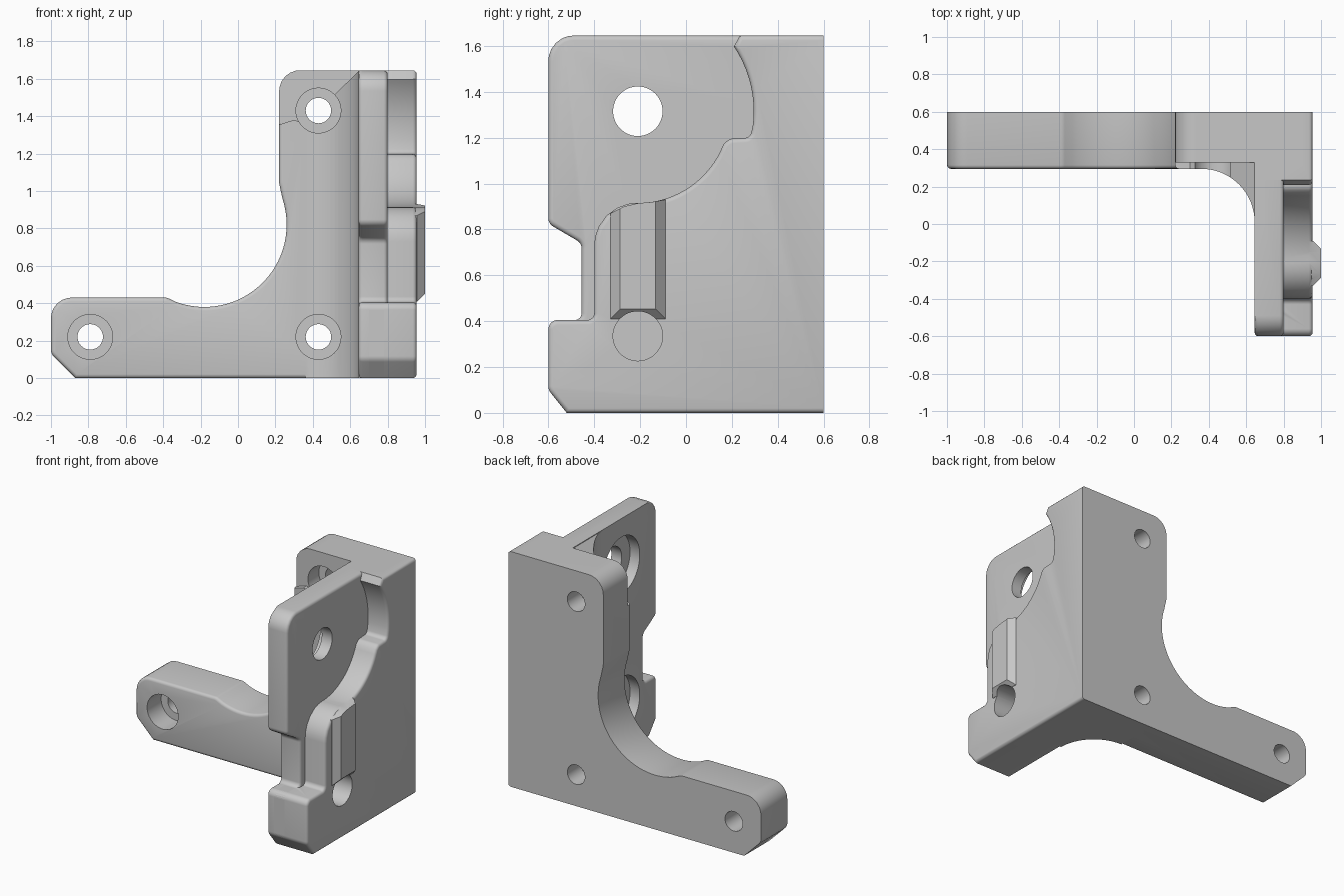
import bpy, bmesh, math
from mathutils import Vector

cube = bpy.data.objects.get("Cube")
if cube:
    bpy.data.objects.remove(cube, do_unlink=True)

grey = bpy.data.materials.new("light grey")
grey.use_nodes = True
colour = (0.57, 0.57, 0.57, 1)
grey.diffuse_color = colour
grey.node_tree.nodes["Principled BSDF"].inputs["Base Color"].default_value = colour

HEIGHT = 1.645
AXES = {"x": lambda u, v, d: (d, u, v),
        "y": lambda u, v, d: (u, d, v),
        "z": lambda u, v, d: (u, v, d)}


def arc(cu, cv, r, start, end, steps=16):
    """Points along a circular arc, angles in degrees."""
    angles = [math.radians(start + (end - start) * i / steps) for i in range(steps + 1)]
    return [(cu + r * math.cos(a), cv + r * math.sin(a)) for a in angles]


def rounded(points, steps=6):
    """Outline whose corners with a third value are rounded to that radius."""
    out = []
    for i, p in enumerate(points):
        here = Vector(p[:2])
        if len(p) < 3:
            out.append(here)
            continue
        a = (Vector(points[i - 1][:2]) - here).normalized()
        b = (Vector(points[(i + 1) % len(points)][:2]) - here).normalized()
        half = a.angle(b) / 2
        centre = here + (a + b).normalized() * p[2] / math.sin(half)
        first = here + a * p[2] / math.tan(half) - centre
        last = here + b * p[2] / math.tan(half) - centre
        out += [centre + first.lerp(last, k / steps).normalized() * p[2]
                for k in range(steps + 1)]
    return out


def prism(name, outline, axis, low, high, soft=None, size=0.02, segments=3):
    """Extrude an outline; soften cap edges for which soft(midpoint) holds."""
    bm = bmesh.new()
    place = AXES[axis]
    rings = [[bm.verts.new(place(p[0], p[1], d)) for p in outline] for d in (low, high)]
    caps = [bm.faces.new(ring) for ring in rings]
    n = len(outline)
    for i in range(n):
        j = (i + 1) % n
        bm.faces.new((rings[0][i], rings[0][j], rings[1][j], rings[1][i]))
    bmesh.ops.recalc_face_normals(bm, faces=bm.faces[:])
    if soft:
        edges = [e for f in caps for e in f.edges
                 if soft((e.verts[0].co + e.verts[1].co) / 2)]
        bmesh.ops.bevel(bm, geom=edges, offset=size, segments=segments,
                        profile=0.5, affect="EDGES", clamp_overlap=False)
    mesh = bpy.data.meshes.new(name)
    bm.to_mesh(mesh)
    bm.free()
    mesh.materials.append(grey)
    obj = bpy.data.objects.new(name, mesh)
    bpy.context.collection.objects.link(obj)
    return obj


def combine(target, other, operation):
    mod = target.modifiers.new("combine", "BOOLEAN")
    mod.operation, mod.solver, mod.object = operation, "EXACT", other
    bpy.context.view_layer.objects.active = target
    bpy.ops.object.modifier_apply(modifier=mod.name)
    bpy.data.objects.remove(other, do_unlink=True)


# Back plate with long arm and concave sweep
bracket = prism("corner_bracket", rounded(
    [(-1, 0.13, 0.05), (-0.87, 0), (0.9, 0), (0.9, HEIGHT), (0.22, HEIGHT, 0.11), (0.22, 1.04, 0.1)]
    + arc(-0.18, 0.82, 0.44, 18, -110, 32)
    + [(-0.38, 0.43, 0.05), (-1, 0.43, 0.11)]),
    "y", 0.295, 0.6, lambda m: m.y < 0.4)

# Thin inner layer of the side wall
foot = [(-0.6, 0.1, 0.05), (-0.52, 0)]
thin_wall = prism("thin_wall", rounded(
    foot + [(0.55, 0), (0.55, HEIGHT), (-0.6, HEIGHT, 0.11), (-0.6, 0.825, 0.04),
            (-0.455, 0.74, 0.04), (-0.455, 0.405, 0.03), (-0.6, 0.405, 0.04)]),
    "x", 0.645, 0.8, lambda m: m.y < 0.3 and not (m.x < 0.7 and m.z > 1.64))

# Thick outer layer with the stepped, curved edge
thick_wall = prism("thick_wall", rounded(
    foot + [(0.6, 0), (0.6, HEIGHT), (0.235, HEIGHT)]
    + arc(-0.21, 1.315, 0.505, 34, -7)
    + [(0.28, 1.2, 0.03), (0.19, 1.195, 0.04)]
    + arc(-0.21, 1.315, 0.4, -21, -90)
    + [(-0.4, 0.915, 0.185), (-0.4, 0.405, 0.03), (-0.6, 0.405, 0.04)]),
    "x", 0.7, 0.955, lambda m: m.x > 0.9 and m.y < 0.55)

# Rounded inside corner
corner = prism("inside_corner", arc(0.36, 0.01, 0.285, 90, 0)
               + [(0.7, 0.01), (0.7, 0.45), (0.36, 0.45)], "z", 0, HEIGHT)

# Chamfered key on the outer side
key = prism("side_key", [(-0.33, 0.41), (-0.09, 0.41), (-0.09, 0.93), (-0.15, 0.919),
                         (-0.21, 0.914), (-0.27, 0.9), (-0.33, 0.87)],
            "x", 0.93, 1.0, lambda m: m.x > 0.98 and m.z < 0.8, 0.042, 1)

for part in (thin_wall, thick_wall, corner, key):
    combine(bracket, part, "UNION")

# Clearance pocket around the upper bolt
pocket = prism("pocket", [(0.1, 1.35), (0.22, 1.355), (0.3, 1.38), (0.36, 1.36), (0.5, 1.5),
                          (0.645, 1.64), (0.645, 1.8), (0.1, 1.8)], "y", -0.2, 0.33)
combine(bracket, pocket, "DIFFERENCE")


def bore(u, v, radius, axis, low, high):
    combine(bracket, prism("bore", arc(u, v, radius, 0, 352.5, 47), axis, low, high), "DIFFERENCE")


# Counterbored bolt holes in the back plate
for x, z in ((-0.79, 0.22), (0.43, 0.22), (0.43, 1.43)):
    bore(x, z, 0.068, "y", 0.2, 0.8)
    bore(x, z, 0.12, "y", -0.1, 0.45)

# Counterbored holes in the side wall
for z in (0.335, 1.315):
    bore(-0.21, z, 0.108, "x", 0.5, 1.2)
    bore(-0.21, z, 0.2, "x", 0.5, 0.72)

bpy.ops.object.select_all(action="DESELECT")
bracket.select_set(True)
bpy.context.view_layer.objects.active = bracket
bpy.ops.object.shade_smooth_by_angle(angle=math.radians(32))
